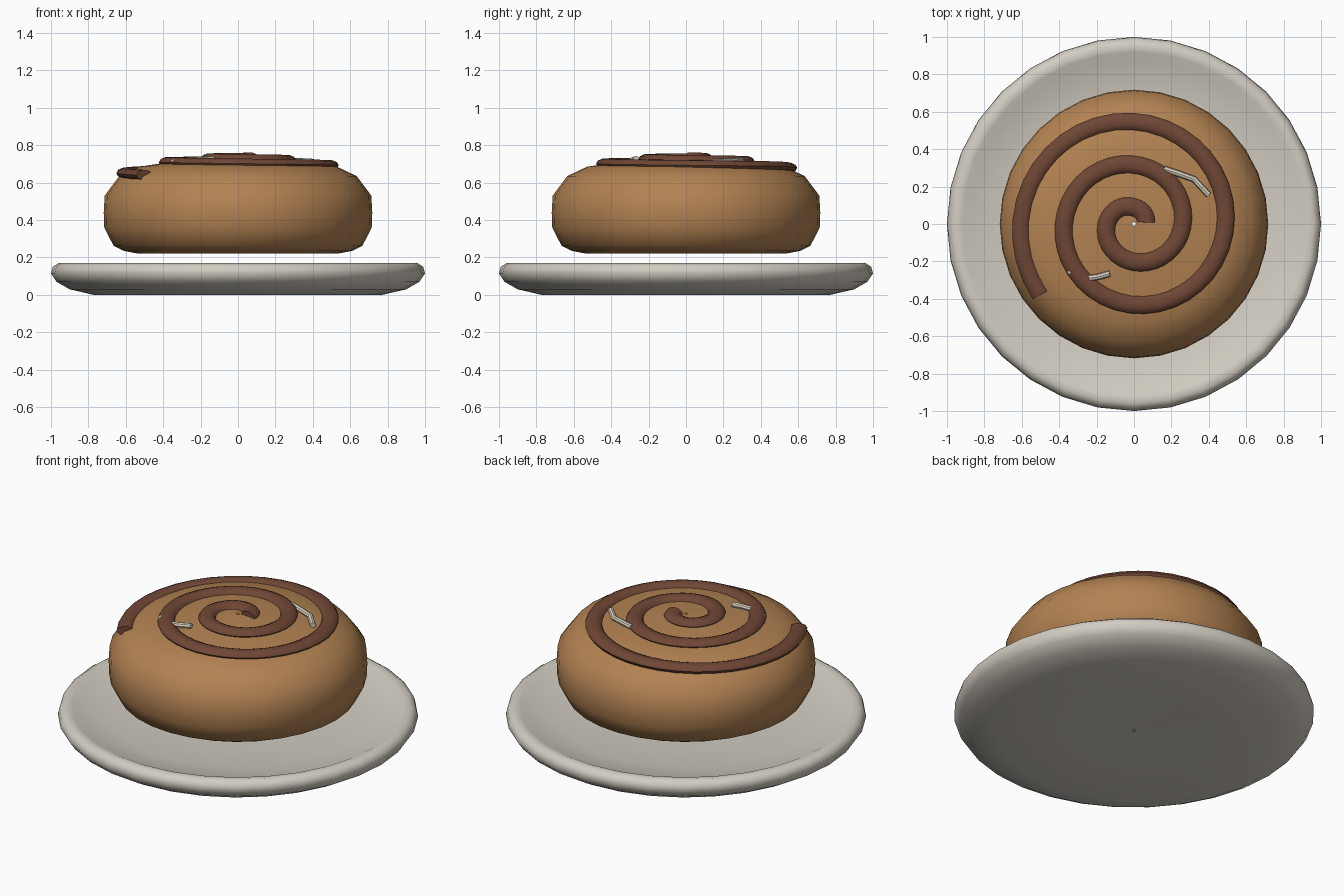
import bpy, bmesh
from math import sin, cos, pi, radians
from mathutils import Vector

if "Cube" in bpy.data.objects:
    bpy.data.objects.remove(bpy.data.objects["Cube"])


def finish(name, bm, color, angle=40):
    bmesh.ops.recalc_face_normals(bm, faces=bm.faces)
    me = bpy.data.meshes.new(name)
    bm.to_mesh(me)
    bm.free()
    ob = bpy.data.objects.new(name, me)
    bpy.context.collection.objects.link(ob)
    mat = bpy.data.materials.new(name + "_color")
    mat.diffuse_color = (*color, 1)
    mat.use_nodes = True
    mat.node_tree.nodes["Principled BSDF"].inputs["Base Color"].default_value = mat.diffuse_color
    me.materials.append(mat)
    bpy.ops.object.select_all(action='DESELECT')
    ob.select_set(True)
    bpy.context.view_layer.objects.active = ob
    bpy.ops.object.shade_smooth_by_angle(angle=radians(angle))
    return ob


def bridge(bm, a, b):
    n = len(a)
    for i in range(n):
        bm.faces.new((a[i], a[(i + 1) % n], b[(i + 1) % n], b[i]))


def lathe(name, profile, color, n=32):
    # closed profile, leaving a tiny hole on the axis
    bm = bmesh.new()
    rings = [[bm.verts.new((r * cos(2 * pi * i / n), r * sin(2 * pi * i / n), z))
              for i in range(n)] for r, z in profile]
    for a, b in zip(rings, rings[1:]):
        bridge(bm, a, b)
    return finish(name, bm, color, 60)


def sweep(name, path, half_w, half_h, color, n=10):
    # elliptical tube that follows a path lying roughly flat
    bm = bmesh.new()
    path = [Vector(p) for p in path]
    rings = []
    for i, p in enumerate(path):
        t = path[min(i + 1, len(path) - 1)] - path[max(i - 1, 0)]
        side = Vector((-t.y, t.x, 0)).normalized()
        up = t.normalized().cross(side)
        rings.append([bm.verts.new(p + side * half_w * cos(2 * pi * k / n)
                                   + up * half_h * sin(2 * pi * k / n)) for k in range(n)])
    for a, b in zip(rings, rings[1:]):
        bridge(bm, a, b)
    bm.faces.new(rings[0])
    bm.faces.new(rings[-1])
    return finish(name, bm, color)


# shallow dished plate
lathe("plate", [(0.01, 0.004), (0.4, 0.002), (0.77, 0.0), (0.90, 0.03), (0.97, 0.07),
                (1.0, 0.115), (0.99, 0.15), (0.96, 0.17), (0.92, 0.163), (0.88, 0.145),
                (0.7, 0.115), (0.4, 0.09), (0.01, 0.08)], (0.65, 0.61, 0.54))

# rounded bun
bun = [(0.01, 0.22), (0.53, 0.22), (0.61, 0.235), (0.665, 0.262), (0.715, 0.36),
       (0.718, 0.44), (0.713, 0.53), (0.635, 0.635), (0.53, 0.685), (0.40, 0.705),
       (0.2, 0.725), (0.01, 0.735)]
lathe("bun", bun, (0.45, 0.225, 0.085))


def top_z(r):
    # height of the bun's upper surface at radius r
    top = bun[:5:-1]
    for (r0, z0), (r1, z1) in zip(top, top[1:]):
        if r <= r1:
            return z0 + (z1 - z0) * max(0, r - r0) / (r1 - r0)
    return top[-1][1]


# cinnamon spiral
path = []
for i in range(97):
    a = 8 + (937 - 8) * i / 96
    r = 0.031 + 0.0572 * a / 90 + 0.03 * max(0, 1 - a / 90)
    path.append((r * cos(radians(a)), r * sin(radians(a)), top_z(r) + 0.002))
sweep("cinnamon_swirl", path, 0.048, 0.028, (0.16, 0.062, 0.036))

# thin icing drizzles
drizzles = [[(0.16, 0.295), (0.25, 0.265), (0.32, 0.24), (0.40, 0.155)],
            [(-0.35, -0.25), (-0.31, -0.28)],
            [(-0.24, -0.29), (-0.19, -0.282), (-0.13, -0.265)]]
for k, pts in enumerate(drizzles):
    sweep(f"icing_drizzle_{k + 1}",
          [(x, y, top_z(Vector((x, y)).length) + 0.012) for x, y in pts],
          0.017, 0.015, (0.72, 0.66, 0.54), 8)
